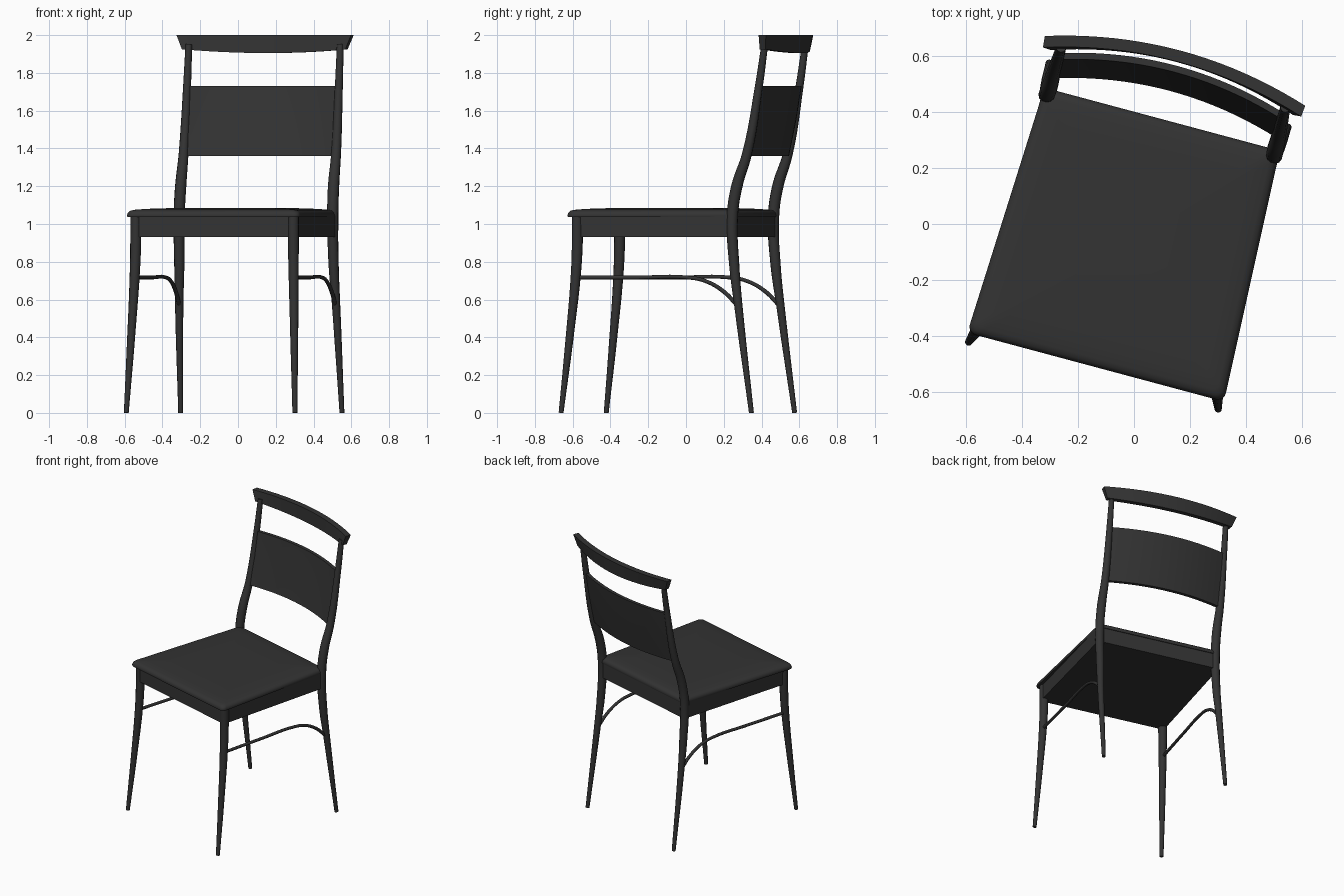
import bpy, bmesh, math

if "Cube" in bpy.data.objects:
    bpy.data.objects.remove(bpy.data.objects["Cube"])

TURN = math.radians(-15)          # whole chair is turned about z
mat = bpy.data.materials.new("dark_wood")
mat.diffuse_color = (0.033, 0.033, 0.033, 1)
mat.use_nodes = True
mat.node_tree.nodes["Principled BSDF"].inputs["Base Color"].default_value = mat.diffuse_color


def place(name, data):
    ob = bpy.data.objects.new(name, data)
    bpy.context.collection.objects.link(ob)
    ob.rotation_euler.z = TURN
    data.materials.append(mat)
    return ob


def rod(name, pts, res=6):
    """Round tapered rod through (x, y, z, radius) points."""
    cu = bpy.data.curves.new(name, 'CURVE')
    cu.dimensions = '3D'
    cu.bevel_depth = 1.0
    cu.bevel_resolution = 4
    cu.use_fill_caps = True
    cu.resolution_u = res
    sp = cu.splines.new('BEZIER')
    sp.bezier_points.add(len(pts) - 1)
    for bp, (x, y, z, r) in zip(sp.bezier_points, pts):
        bp.co = (x, y, z)
        bp.radius = r
        bp.handle_left_type = bp.handle_right_type = 'AUTO'
    return place(name, cu)


def loft(name, rings, angle=35):
    """Bridge closed rings of equal size and cap both ends."""
    bm = bmesh.new()
    vs = [[bm.verts.new(p) for p in ring] for ring in rings]
    n = len(rings[0])
    for a, b in zip(vs, vs[1:]):
        for i in range(n):
            j = (i + 1) % n
            bm.faces.new((a[i], a[j], b[j], b[i]))
    bm.faces.new(vs[0][::-1])
    bm.faces.new(vs[-1])
    bmesh.ops.recalc_face_normals(bm, faces=bm.faces)
    me = bpy.data.meshes.new(name)
    bm.to_mesh(me)
    bm.free()
    ob = place(name, me)
    bpy.ops.object.select_all(action='DESELECT')
    ob.select_set(True)
    bpy.context.view_layer.objects.active = ob
    bpy.ops.object.shade_smooth_by_angle(angle=math.radians(angle))
    return ob


# Legs and side stretchers, one set per side
for s, side in ((-1, "left"), (1, "right")):
    rod("front_leg_" + side, [
        (s*.462, -.561, 0, .013), (s*.447, -.518, .4, .021),
        (s*.435, -.486, .75, .027), (s*.432, -.48, .9, .029),
        (s*.432, -.48, 1.04, .029)])
    rod("back_leg_" + side, [
        (s*.442, .477, 0, .013), (s*.43, .402, .57, .022),
        (s*.423, .378, .78, .027), (s*.421, .367, 1.04, .030),
        (s*.419, .391, 1.2, .030), (s*.418, .446, 1.37, .026),
        (s*.416, .511, 1.73, .021), (s*.415, .543, 1.95, .018)])
    rod("stretcher_" + side, [
        (s*.437, -.49, .717, .010), (s*.43, -.15, .717, .010),
        (s*.428, .12, .717, .010), (s*.427, .22, .698, .010),
        (s*.427, .32, .643, .011), (s*.428, .395, .57, .011)])

# Apron: tapered box under the seat
plan = [(-.449, -.498), (.449, -.498), (.438, .382), (-.438, .382)]
loft("apron", [[(x, y, z) for x, y in plan] for z in (.93, 1.045)])

# Seat: trapezoid with rounded corners and a softly domed top
def seat_ring(inset, z):
    r = .03
    ring = []
    for k, (hw, y) in enumerate([(.437, .388), (-.437, .388), (-.474, -.53), (.474, -.53)]):
        cx = hw - math.copysign(r, hw)
        cy = y - math.copysign(r, y)
        for i in range(6):
            a = math.pi / 2 * (k + i / 5)
            px, py = cx + r * math.cos(a), cy + r * math.sin(a)
            ring.append((px * (1 - inset / .455),
                         -.071 + (py + .071) * (1 - inset / .459), z))
    return ring

loft("seat", [seat_ring(*p) for p in (
    (.012, 1.036), (.002, 1.038), (0, 1.046), (.004, 1.060), (.014, 1.070),
    (.03, 1.075), (.08, 1.080), (.18, 1.084), (.3, 1.086))], 50)

# Back panel: bowed slat leaning with the posts
N = 20
rings = []
for i in range(N + 1):
    t = 2 * i / N - 1
    bow = .065 * (1 - t * t)
    ring = [(t*.417, y + bow + d, z) for y, z, d in (
        (.440, 1.36, -.012), (.480, 1.55, -.012), (.509, 1.73, -.012),
        (.509, 1.73, .012), (.480, 1.55, .012), (.440, 1.36, .012))]
    rings.append(ring)
loft("back_panel", rings)

# Top rail: bowed bar, flat on top, sagging underneath, slanted ends
rings = []
for i in range(N + 1):
    t = 2 * i / N - 1
    bow = .075 * (1 - t * t)
    low = 1.925 - .02 * (1 - t * t)
    rings.append([(t*.448, .524 + bow, low), (t*.478, .526 + bow, 2.0),
                  (t*.482, .567 + bow, 2.0), (t*.452, .556 + bow, low)])
loft("top_rail", rings)
